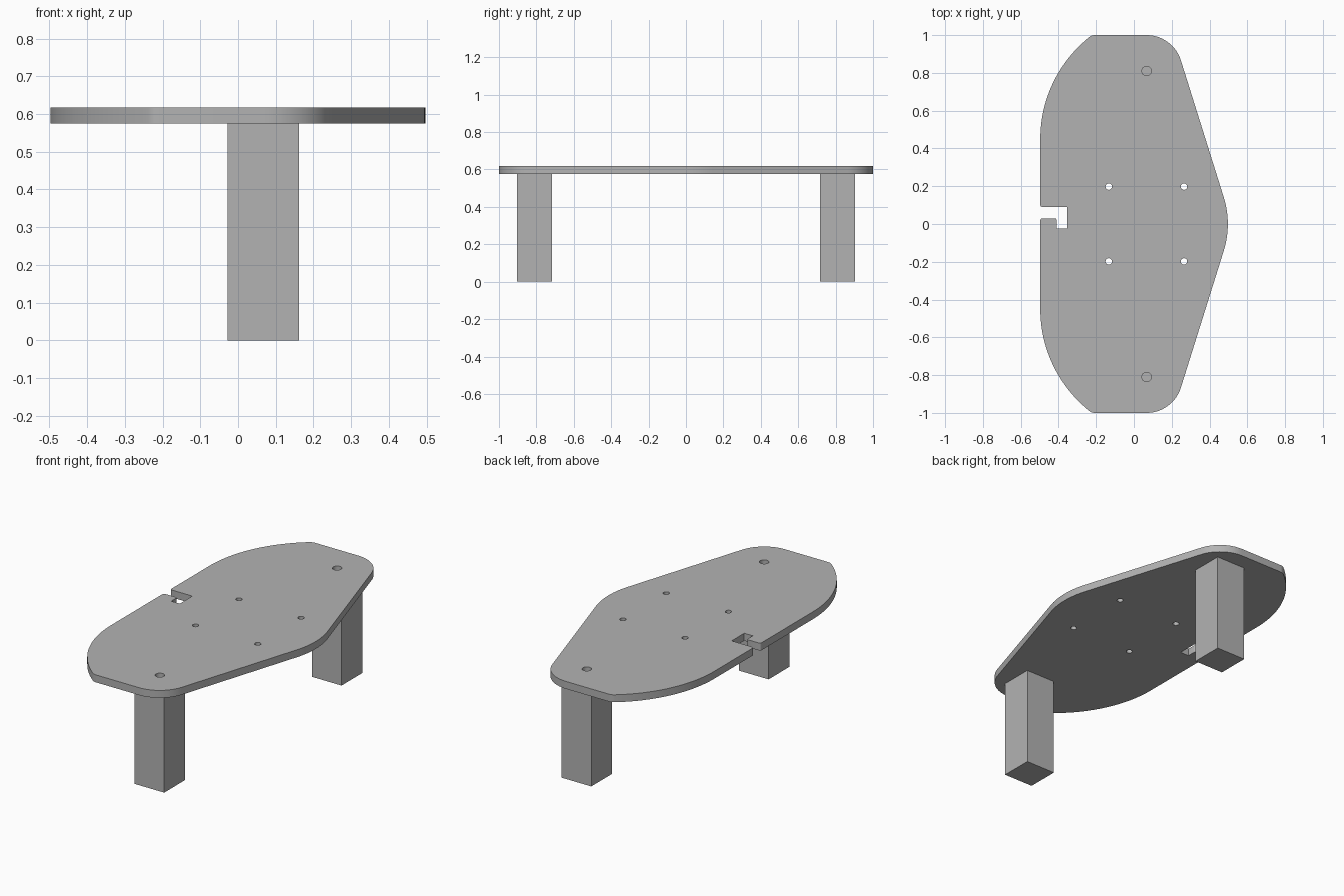
import bpy, bmesh
from math import radians, cos, sin

cube = bpy.data.objects.get("Cube")
if cube:
    bpy.data.objects.remove(cube, do_unlink=True)

LEG_X, LEG_Y, LEG_W = 0.067, 0.81, 0.189
UNDERSIDE, TOP = 0.575, 0.618

grey = bpy.data.materials.new("plain grey")
grey.use_nodes = True
colour = (0.45, 0.45, 0.45, 1)
grey.diffuse_color = colour
grey.node_tree.nodes["Principled BSDF"].inputs["Base Color"].default_value = colour


def arc(cx, cy, r, start, end, steps):
    angles = [radians(start + (end - start) * i / steps) for i in range(steps + 1)]
    return [(cx + r * cos(a), cy + r * sin(a)) for a in angles]


def add_loop(curve, points):
    spline = curve.splines.new('POLY')
    spline.points.add(len(points) - 1)
    for p, (x, y) in zip(spline.points, points):
        p.co = (x, y, 0, 1)
    spline.use_cyclic_u = True


# Half outline of the top: nose, shoulder, end corner, long back curve
half = (arc(0.021, 0, 0.476, 0, 17.4, 8)
        + arc(LEG_X, LEG_Y, 0.19, 17.4, 90, 16)
        + arc(-0.206, 0.95, 0.05, 90, 128.5, 6)
        + arc(0.192, 0.45, 0.689, 128.5, 180, 24)[1:])

# Hooked slot in the back edge
slot = (arc(-0.485, 0.102, 0.012, 180, 270, 4)
        + [(-0.355, 0.09), (-0.355, -0.025), (-0.41, -0.025)]
        + arc(-0.42, 0.02, 0.01, 0, 90, 4)
        + arc(-0.485, 0.018, 0.012, 90, 180, 4))

mirrored = [(x, -y) for x, y in reversed(half[1:])]

# Table top as a filled, extruded outline with round holes
curve = bpy.data.curves.new("table_top", 'CURVE')
curve.dimensions = '2D'
curve.fill_mode = 'BOTH'
curve.extrude = (TOP - UNDERSIDE) / 2
add_loop(curve, half + slot + mirrored)
for side in (1, -1):
    add_loop(curve, arc(LEG_X, side * LEG_Y, 0.025, 0, 345, 23))
    for x in (-0.133, 0.265):
        add_loop(curve, arc(x, side * 0.198, 0.017, 0, 345, 23))

top = bpy.data.objects.new("table_top", curve)
bpy.context.collection.objects.link(top)
top.location.z = (TOP + UNDERSIDE) / 2
bpy.ops.object.select_all(action='DESELECT')
top.select_set(True)
bpy.context.view_layer.objects.active = top
bpy.ops.object.convert(target='MESH')
top = bpy.context.object

bm = bmesh.new()
bm.from_mesh(top.data)
bmesh.ops.remove_doubles(bm, verts=bm.verts, dist=0.0001)
bmesh.ops.recalc_face_normals(bm, faces=bm.faces)
bm.to_mesh(top.data)
bm.free()
top.data.materials.clear()
top.data.materials.append(grey)
bpy.ops.object.shade_smooth_by_angle(angle=radians(30))

# Square legs under the two end holes
for name, side in (("front_leg", -1), ("back_leg", 1)):
    bpy.ops.mesh.primitive_cube_add(size=1, location=(LEG_X, side * LEG_Y, UNDERSIDE / 2))
    leg = bpy.context.object
    leg.name = name
    leg.scale = (LEG_W, LEG_W, UNDERSIDE)
    leg.data.materials.append(grey)
